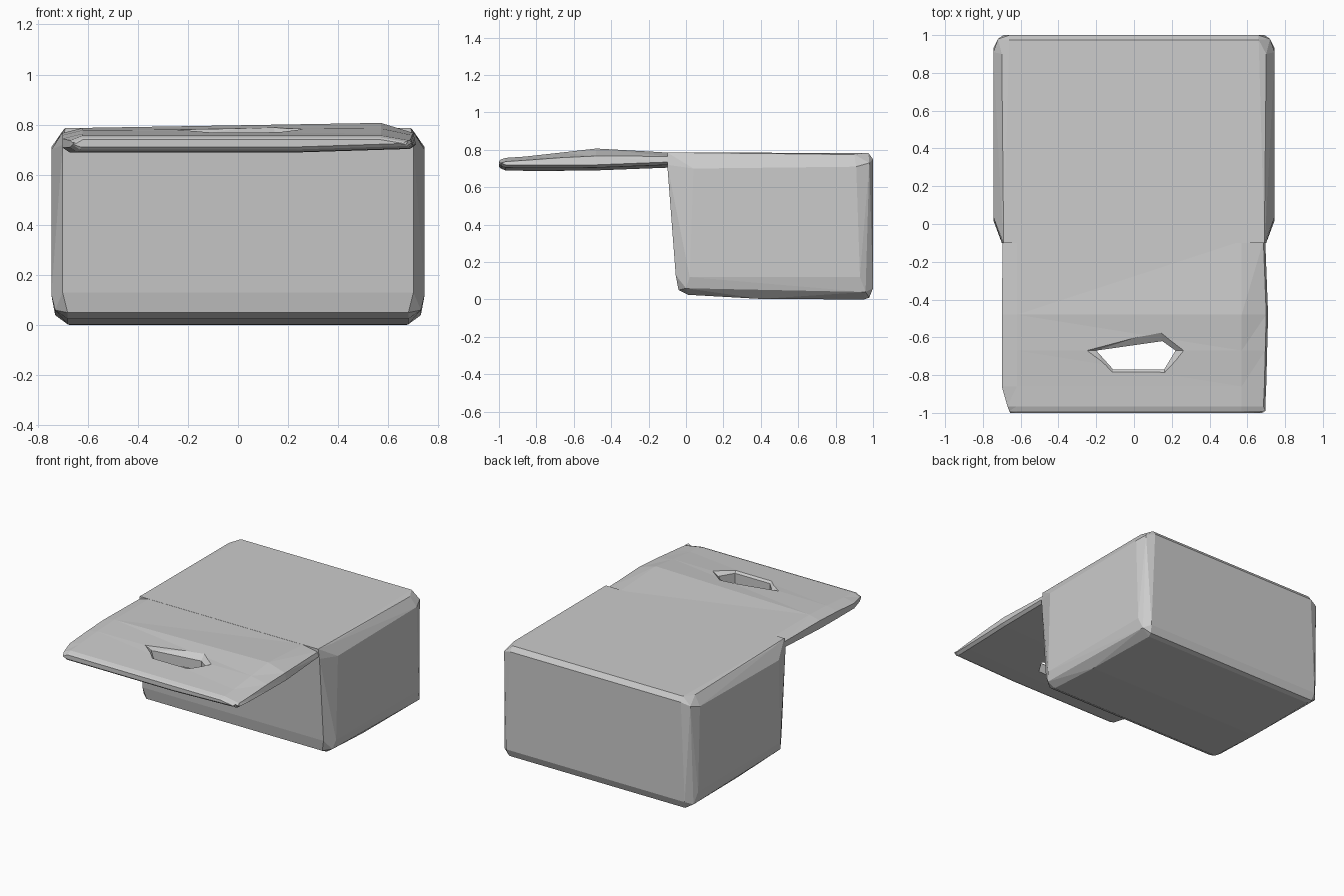
import bpy, bmesh

if "Cube" in bpy.data.objects:
    bpy.data.objects.remove(bpy.data.objects["Cube"])


def add_object(name, bm):
    bmesh.ops.recalc_face_normals(bm, faces=bm.faces)
    mesh = bpy.data.meshes.new(name)
    bm.to_mesh(mesh)
    bm.free()
    obj = bpy.data.objects.new(name, mesh)
    bpy.context.collection.objects.link(obj)
    return obj


def loft(name, rings):
    bm = bmesh.new()
    loops = [[bm.verts.new(p) for p in ring] for ring in rings]
    n = len(loops[0])
    for a, b in zip(loops, loops[1:]):
        for i in range(n):
            j = (i + 1) % n
            bm.faces.new((a[i], a[j], b[j], b[i]))
    bm.faces.new(loops[0][::-1])
    bm.faces.new(loops[-1])
    bmesh.ops.triangulate(bm, faces=bm.faces)
    return add_object(name, bm)


# Closed box: half of the corner points, mirrored and hulled
half = [
    (.68, .01, .025), (.68, .40, .003), (.67, .95, 0), (.68, .98, .01),        # floor
    (.68, -.04, .05), (.70, -.055, .13), (.745, .02, .12), (.73, .0, .06),     # lower front
    (.745, .93, .12), (.73, .96, .04), (.69, 1.0, .06),                        # lower back
    (.70, -.10, .72), (.745, .04, .70), (.745, .91, .71),                      # upper sides
    (.72, .98, .73), (.66, 1.0, .75),                                          # upper back
    (.69, -.10, .786), (.70, .04, .775), (.70, .90, .775), (.66, .975, .783),  # top
]
bm = bmesh.new()
for x, y, z in half:
    for s in (-1, 1):
        bm.verts.new((s * x, y, z))
hull = bmesh.ops.convex_hull(bm, input=bm.verts)
loose = [v for v in bm.verts if not v.link_faces]
bmesh.ops.delete(bm, geom=loose, context='VERTS')
bmesh.ops.dissolve_limit(bm, angle_limit=.02, verts=bm.verts, edges=bm.edges)
add_object("box_body", bm)


# Thin open flap: slightly uneven cross-sections along y
def flap_ring(y, left, right, bottom, top, bump):
    return [(-left, y, bottom + .02), (-left + .03, y, bottom),
            (.2, y, bottom), (right - .02, y, bottom + .015),
            (right, y, bottom + .03), (right - .01, y, top - .02),
            (.57, y, top + bump), (-.62, y, top), (-left, y, top - .02)]


flap = loft("open_flap", [flap_ring(*r) for r in (
    (-.09, .695, .695, .705, .785, 0),
    (-.48, .70, .71, .69, .787, .02),
    (-.67, .70, .705, .688, .778, .007),
    (-.86, .70, .70, .688, .764, 0),
    (-.965, .67, .695, .69, .757, 0),
    (-.99, .66, .695, .70, .748, 0),
    (-1.0, .655, .68, .71, .74, 0))])

# Hand slot cutter, flaring outwards at the top
slot = [(-.20, -.67), (.15, -.62), (.22, -.67), (.16, -.77), (-.11, -.77)]
flare = [(-.29, -.67), (.14, -.56), (.29, -.67), (.17, -.82), (-.12, -.82)]
cutter = loft("hand_slot_cutter", [
    [(x, y, .6) for x, y in slot],
    [(x, y, .757) for x, y in slot],
    [(x, y, .80) for x, y in flare]])
cutter.hide_render = True
cutter.hide_viewport = True
cut = flap.modifiers.new("hand_slot", 'BOOLEAN')
cut.operation = 'DIFFERENCE'
cut.solver = 'EXACT'
cut.object = cutter
